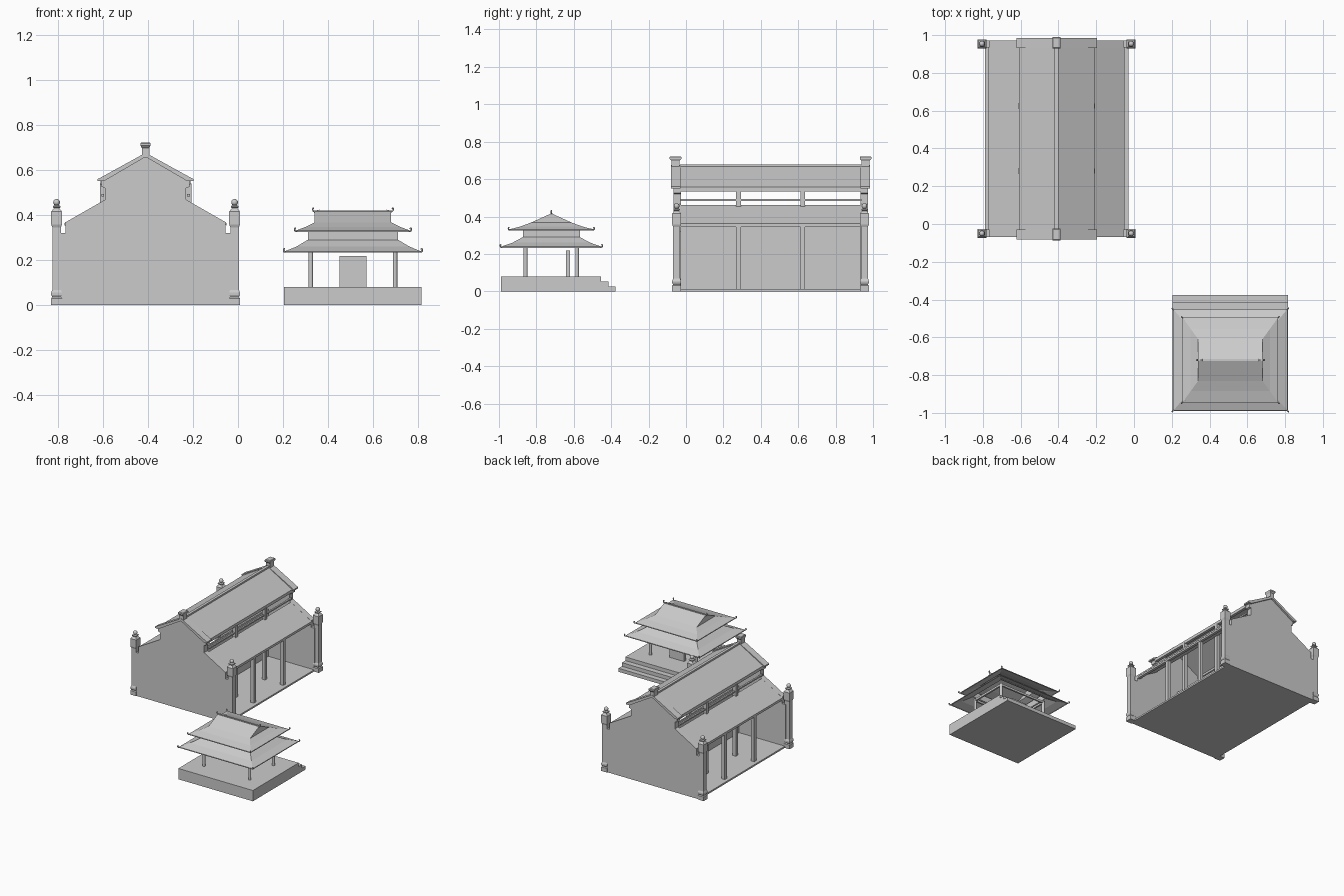
import bpy, bmesh, math
from mathutils import Vector

if "Cube" in bpy.data.objects:
    bpy.data.objects.remove(bpy.data.objects["Cube"])

HX, HY = -0.41, 0.452      # hall centre
PX, PY = 0.51, -0.72       # pavilion centre
S = (-1, 1)


def finish(name, bm):
    me = bpy.data.meshes.new(name)
    bm.to_mesh(me)
    bm.free()
    ob = bpy.data.objects.new(name, me)
    bpy.context.collection.objects.link(ob)
    return ob


def box(name, x0, x1, y0, y1, z0, z1):
    bm = bmesh.new()
    bmesh.ops.create_cube(bm, size=1)
    for v in bm.verts:
        v.co = ((x0 + x1) / 2 + v.co.x * (x1 - x0), (y0 + y1) / 2 + v.co.y * (y1 - y0),
                (z0 + z1) / 2 + v.co.z * (z1 - z0))
    return finish(name, bm)


def block(name, x, y, hx, hy, z0, z1):
    return box(name, x - hx, x + hx, y - hy, y + hy, z0, z1)


def extrude_y(name, pts, y0, y1):
    """Profile in x/z pushed along y."""
    bm = bmesh.new()
    f = bm.faces.new([bm.verts.new((x, y0, z)) for x, z in pts])
    r = bmesh.ops.extrude_face_region(bm, geom=[f])
    for v in r['geom']:
        if isinstance(v, bmesh.types.BMVert):
            v.co.y = y1
    bmesh.ops.recalc_face_normals(bm, faces=bm.faces)
    return finish(name, bm)


def loft(name, cx, cy, rings, bottom=True, top=True):
    """Rectangular rings (half x, half y, z) joined bottom to top."""
    bm = bmesh.new()
    rows = [[bm.verts.new((cx + sx * hx, cy + sy * hy, z))
             for sx, sy in ((-1, -1), (1, -1), (1, 1), (-1, 1))] for hx, hy, z in rings]
    for a, b in zip(rows, rows[1:]):
        for i in range(4):
            j = (i + 1) % 4
            bm.faces.new((a[i], a[j], b[j], b[i]))
    if bottom:
        bm.faces.new(rows[0][::-1])
    if top:
        bm.faces.new(rows[-1])
    return finish(name, bm)


def cylinder(name, x, y, r, z0, z1, n=12):
    bm = bmesh.new()
    bmesh.ops.create_cone(bm, cap_ends=True, segments=n, radius1=r, radius2=r, depth=z1 - z0)
    bmesh.ops.translate(bm, verts=bm.verts, vec=(x, y, (z0 + z1) / 2))
    return finish(name, bm)


def curl(name, start, direction, size, r):
    """Small upturned horn ending a roof edge."""
    d = Vector(direction).normalized()
    cu = bpy.data.curves.new(name, 'CURVE')
    cu.dimensions = '3D'
    cu.bevel_depth = r
    cu.bevel_resolution = 1
    cu.use_fill_caps = True
    sp = cu.splines.new('POLY')
    path = [(-1.5, .35), (-.3, 0), (.5, .1), (.9, .5), (.8, 1), (.4, 1.15)]
    sp.points.add(len(path) - 1)
    for p, (o, u) in zip(sp.points, path):
        p.co = (*(Vector(start) + d * o * size + Vector((0, 0, u * size))), 1)
    ob = bpy.data.objects.new(name, cu)
    bpy.context.collection.objects.link(ob)


def mirrored(half):
    """Closed symmetric outline from its right half (bottom to apex on axis)."""
    return [(HX + x, z) for x, z in half] + [(HX - x, z) for x, z in reversed(half) if x > 0]


# Hall floor and inner partition
block("hall_floor", HX, HY, 0.38, 0.51, 0, 0.012)
block("hall_partition", HX, HY, 0.005, 0.49, 0.012, 0.36)

# Stepped gable walls, coping and ridge-end caps
gable = [(.385, 0), (.385, .32), (.355, .32), (.355, .368), (.18, .468), (.18, .52),
         (.195, .525), (.195, .55), (0, .662)]
coping = [(.185, .55), (.213, .55), (.213, .56), (.205, .563), (0, .676)]
for s in S:
    y = HY + s * 0.5
    extrude_y("gable_wall", mirrored(gable), y - .02, y + .02)
    cop = [(HX + x, z) for x, z in coping] + [(HX - x, z) for x, z in coping[-2::-1]] + [(HX, .658)]
    extrude_y("gable_coping", cop, y + s * .007 - .026, y + s * .007 + .026)
    loft("ridge_cap", HX, y + s * .008, [(.017, .022, .655), (.017, .022, .698), (.019, .026, .702),
                                         (.022, .031, .708), (.022, .031, .718), (.018, .026, .722)])

# Corner pillars with bud finials
pillar = [(.024, 0), (.024, .03), (.019, .036), (.024, .046), (.024, .056), (.019, .068),
          (.019, .345), (.024, .358), (.024, .415), (.012, .43), (.017, .435), (.017, .44), (.008, .444)]
for sx in S:
    for sy in S:
        x, y = HX + sx * .395, HY + sy * .502
        loft("corner_pillar", x, y, [(h, h, z) for h, z in pillar])
        bm = bmesh.new()
        bmesh.ops.create_uvsphere(bm, u_segments=12, v_segments=8, radius=.015)
        bmesh.ops.translate(bm, verts=bm.verts, vec=(x, y, .456))
        bud = finish("pillar_bud", bm)
        for p in bud.data.polygons:
            p.use_smooth = True

# Roof slabs, beams and clerestory rails
for s in S:
    lower = [(.36, .352), (.36, .364), (.19, .462), (.19, .45)]
    upper = [(.2, .545), (.2, .557), (0, .672), (0, .66)]
    extrude_y("lower_roof", [(HX + s * x, z) for x, z in lower], HY - .485, HY + .485)
    extrude_y("upper_roof", [(HX + s * x, z) for x, z in upper], HY - .485, HY + .485)
    block("eave_beam", HX + s * .345, HY, .01, .485, .343, .358)
    block("upper_beam", HX + s * .19, HY, .01, .485, .535, .55)
    block("clerestory_rail", HX + s * .19, HY, .006, .485, .483, .493)
    for t in S:
        block("inner_column", HX + s * .19, HY + t * .172, .013, .013, .012, .54)
        block("outer_column", HX + s * .34, HY + t * .172, .013, .013, .012, .355)
block("hall_ridge", HX, HY, .01, .485, .66, .678)

# Pavilion platform, steps and screen wall
box("platform", .205, .815, -.99, -.455, 0, .08)
box("upper_step", .205, .815, -.455, -.415, 0, .053)
box("lower_step", .205, .815, -.415, -.376, 0, .026)
box("screen_wall", .45, .57, -.642, -.62, .08, .217)

# Pavilion columns and top beams
for sx in S:
    for sy in S:
        cylinder("pavilion_column", PX + sx * .187, PY + sy * .138, .01, .08, .265)
    block("side_beam", PX + sx * .187, PY, .006, .138, .25, .265)
    block("cross_beam", PX, PY + sx * .138, .187, .006, .25, .265)

# Two curved roof tiers with a drum between
tiers = (
    ("lower_tier", [(.302, .268, .233), (.302, .268, .239), (.25, .208, .260), (.2, .152, .29)]),
    ("tier_drum", [(.2, .152, .287), (.2, .152, .33)]),
    ("upper_tier", [(.253, .224, .325), (.253, .224, .331), (.21, .165, .347),
                    (.17, .11, .367), (.17, .004, .415)]),
)
for name, rings in tiers:
    roof = loft(name, PX, PY, rings, bottom=False, top=name == "upper_tier")
    m = roof.modifiers.new("thickness", 'SOLIDIFY')
    m.thickness = .004
    m.offset = -1

# Pavilion ridge and upturned horns
block("pavilion_ridge", PX, PY, .172, .005, .408, .42)
for sx in S:
    curl("ridge_horn", (PX + sx * .168, PY, .416), (sx, 0, 0), .013, .004)
    for sy in S:
        curl("lower_horn", (PX + sx * .3, PY + sy * .266, .236), (sx, sy, 0), .012, .004)
        curl("upper_horn", (PX + sx * .251, PY + sy * .222, .328), (sx, sy, 0), .012, .004)
